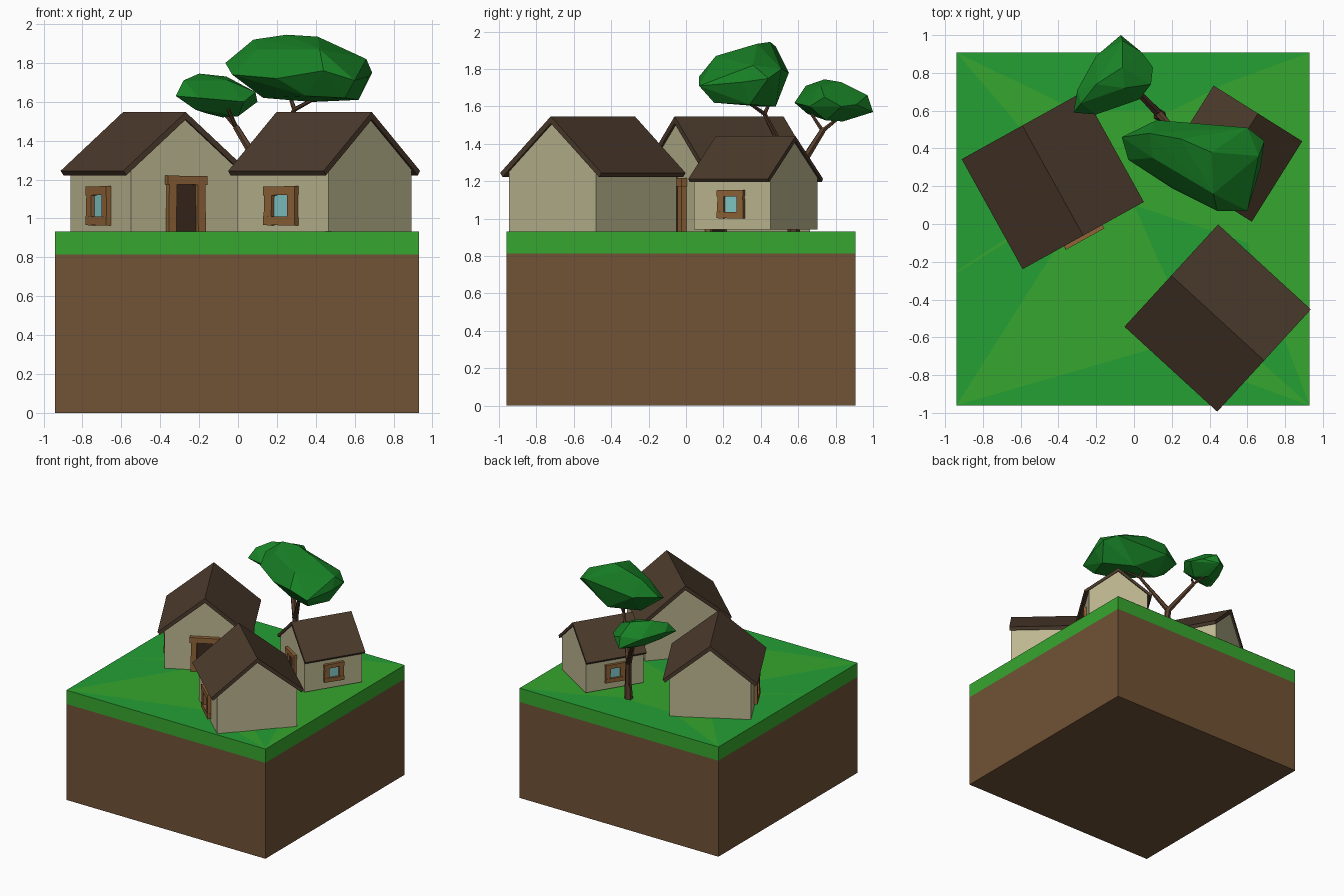
import bpy, bmesh
from math import radians, pi
from mathutils import Matrix, Vector

if "Cube" in bpy.data.objects:
    bpy.data.objects.remove(bpy.data.objects["Cube"])


def mat(name, r, g, b):
    m = bpy.data.materials.new(name)
    m.diffuse_color = [(c / 255) ** 2.2 for c in (r, g, b)] + [1]
    m.use_nodes = True
    m.node_tree.nodes["Principled BSDF"].inputs["Base Color"].default_value = m.diffuse_color
    return m


DIRT = mat("dirt", 112, 83, 56)
GRASS = mat("grass", 57, 165, 50)
GRASS_DARK = mat("grass_dark", 40, 158, 55)
WALL = mat("plaster", 188, 182, 144)
ROOF = mat("roof", 77, 61, 48)
WOOD = mat("wood", 142, 99, 58)
DOOR = mat("door", 62, 47, 36)
GLASS = mat("glass", 130, 200, 200)
LEAF = mat("leaf", 30, 128, 42)
BARK = mat("bark", 88, 64, 48)


def finish(name, bm, material, matrix=Matrix()):
    bmesh.ops.recalc_face_normals(bm, faces=bm.faces)
    me = bpy.data.meshes.new(name)
    bm.to_mesh(me)
    bm.free()
    me.materials.append(material)
    ob = bpy.data.objects.new(name, me)
    ob.matrix_world = matrix
    bpy.context.collection.objects.link(ob)
    return ob


def box(name, lo, hi, material, matrix=Matrix(), tilt=0):
    lo, hi = Vector(lo), Vector(hi)
    bm = bmesh.new()
    bmesh.ops.create_cube(bm, size=1)
    bmesh.ops.scale(bm, vec=hi - lo, verts=bm.verts)
    place = matrix @ Matrix.Translation((lo + hi) / 2) @ Matrix.Rotation(radians(tilt), 4, 'Y')
    return finish(name, bm, material, place)


def prism(name, profile, y0, y1, material, matrix):
    # x-z profile extruded along y
    bm = bmesh.new()
    face = bm.faces.new([bm.verts.new((x, y0, z)) for x, z in profile])
    new = bmesh.ops.extrude_face_region(bm, geom=[face])["geom"]
    bmesh.ops.translate(bm, vec=(0, y1 - y0, 0),
                        verts=[v for v in new if isinstance(v, bmesh.types.BMVert)])
    return finish(name, bm, material, matrix)


def hull(name, points, material):
    bm = bmesh.new()
    for p in points:
        bm.verts.new(p)
    res = bmesh.ops.convex_hull(bm, input=bm.verts)
    loose = [v for v in bm.verts if not v.link_faces]
    bmesh.ops.delete(bm, geom=loose, context='VERTS')
    return finish(name, bm, material)


def limb(name, a, b, r1, r2):
    a, b = Vector(a), Vector(b)
    bm = bmesh.new()
    bmesh.ops.create_cone(bm, cap_ends=True, segments=6, radius1=r1, radius2=r2,
                          depth=(b - a).length)
    rot = (b - a).to_track_quat('Z', 'Y').to_matrix().to_4x4()
    return finish(name, bm, BARK, Matrix.Translation((a + b) / 2) @ rot)


def on_wall(house, angle, distance):
    # frame of a wall: local -y points outwards, origin on the wall plane
    return house @ Matrix.Rotation(radians(angle), 4, 'Z') @ Matrix.Translation((0, -distance, 0))


def window(name, m):
    w, z0, z1, t, d = 0.107, 0.078, 0.278, 0.052, 0.027
    box(name + "_pane", (-w + .02, -.006, z0 + .02), (w - .02, .01, z1 - .02), GLASS, m)
    for s, tilt in ((-1, 1.5), (1, -1)):
        x0, x1 = sorted((s * w, s * (w - t)))
        box(name + "_jamb", (x0, -d, z0), (x1, .01, z1), WOOD, m, tilt)
    box(name + "_sill", (-w - .003, -d - .003, z0), (w + .003, .01, z0 + .045), WOOD, m, 1)
    box(name + "_head", (-w - .003, -d - .003, z1 - .045), (w + .003, .01, z1), WOOD, m, -1)


def door(name, m):
    w, z0, z1, t, d = 0.108, -0.015, 0.332, 0.045, 0.03
    box(name + "_panel", (-w + .02, -.006, z0), (w - .02, .01, z1 - .02), DOOR, m)
    for s in (-1, 1):
        x0, x1 = sorted((s * w, s * (w - t)))
        box(name + "_post", (x0, -d, z0), (x1, .01, z1 - .03), WOOD, m, -s * .8)
    box(name + "_lintel", (-w - .008, -d - .004, z1 - .045), (w + .008, .01, z1), WOOD, m, .8)


def house(name, loc, angle, scale, windows=(), door_angles=()):
    m = Matrix.Translation(loc) @ Matrix.Rotation(radians(angle), 4, 'Z') @ Matrix.Scale(scale, 4)
    prism(name + "_walls", [(-.315, 0), (.315, 0), (.315, .375), (0, .635), (-.315, .375)],
          -.32, .32, WALL, m)
    prism(name + "_roof", [(-.367, .358), (-.35, .335), (0, .622), (.35, .335), (.367, .358), (0, .66)],
          -.333, .333, ROOF, m)
    for a in windows:
        window(name + "_window", on_wall(m, a, .315))
    for a in door_angles:
        door(name + "_door", on_wall(m, a, .32))


# Ground block
box("soil", (-.94, -.96, 0), (.93, .907, .815), DIRT)
box("turf", (-.94, -.96, .815), (.93, .907, .932), GRASS)

# Darker grass facets
patches = [
    [(-.94, .907), (-.94, -.25), (-.68, -.08), (-.55, .45)],
    [(-.94, -.26), (-.94, -.96), (-.3, .05), (-.68, -.1)],
    [(-.94, -.96), (.93, -.96), (.1, -.66)],
    [(-.94, .907), (-.3, .6), (.2, .6), (.5, .75), (.93, .907)],
    [(.93, -.96), (.55, -.62), (.2, -.35), (.0, .1), (.6, -.1)],
]
bm = bmesh.new()
for p in patches:
    bm.faces.new([bm.verts.new((x, y, .9335)) for x, y in p])
finish("grass_patches", bm, GRASS_DARK)

# Houses
house("left_house", (-.43, .23, .887), 29, 1, windows=[-90], door_angles=[0])
house("front_house", (.443, -.498, .887), 47.5, 1, windows=[-90])
house("back_house", (.5225, .3725, .943), -32.1, .755, windows=[90, -90], door_angles=[0])

# Tree trunk and branches
fork, small, big = (.13, .585, 1.25), (-.01, .73, 1.47), (.29, .42, 1.56)
limb("trunk_foot", (.135, .576, .92), (.145, .57, 1.06), .034, .026)
limb("trunk", (.145, .57, 1.05), fork, .026, .026)
limb("small_branch", (.132, .583, 1.235), small, .024, .017)
limb("big_branch", (.128, .587, 1.235), big, .022, .012)
for base, tip in ((small, (-.05, .67, 1.56)), (small, (-.08, .83, 1.55)),
                  (big, (.26, .46, 1.65)), (big, (.42, .32, 1.63))):
    limb("twig", base, tip, .012, .008)

# Faceted crowns
hull("big_crown", [
    (-.065, .46, 1.8), (-.03, .34, 1.74), (.2, .19, 1.72), (.44, .07, 1.76), (.6, .07, 1.71),
    (.67, .3, 1.73), (.69, .44, 1.75), (.6, .51, 1.8), (.12, .55, 1.78),
    (.08, .48, 1.92), (.25, .45, 1.945), (.41, .38, 1.935), (.66, .36, 1.82), (.42, .16, 1.87),
    (.1, .35, 1.87), (.13, .42, 1.62), (.37, .4, 1.6), (.62, .34, 1.61), (.55, .15, 1.62),
    (.35, .2, 1.63), (.4, .48, 1.6)], LEAF)
hull("small_crown", [
    (-.32, .59, 1.63), (-.3, .71, 1.66), (-.2, .89, 1.64), (-.07, 1.0, 1.57), (-.06, .97, 1.66),
    (.04, .91, 1.61), (.1, .83, 1.6), (.09, .74, 1.65), (.03, .66, 1.6), (-.2, .58, 1.62),
    (-.28, .64, 1.71), (-.2, .74, 1.745), (-.06, .83, 1.73), (-.05, .72, 1.71),
    (-.22, .65, 1.56), (0, .75, 1.525), (-.08, .84, 1.52), (-.16, .78, 1.54)], LEAF)
